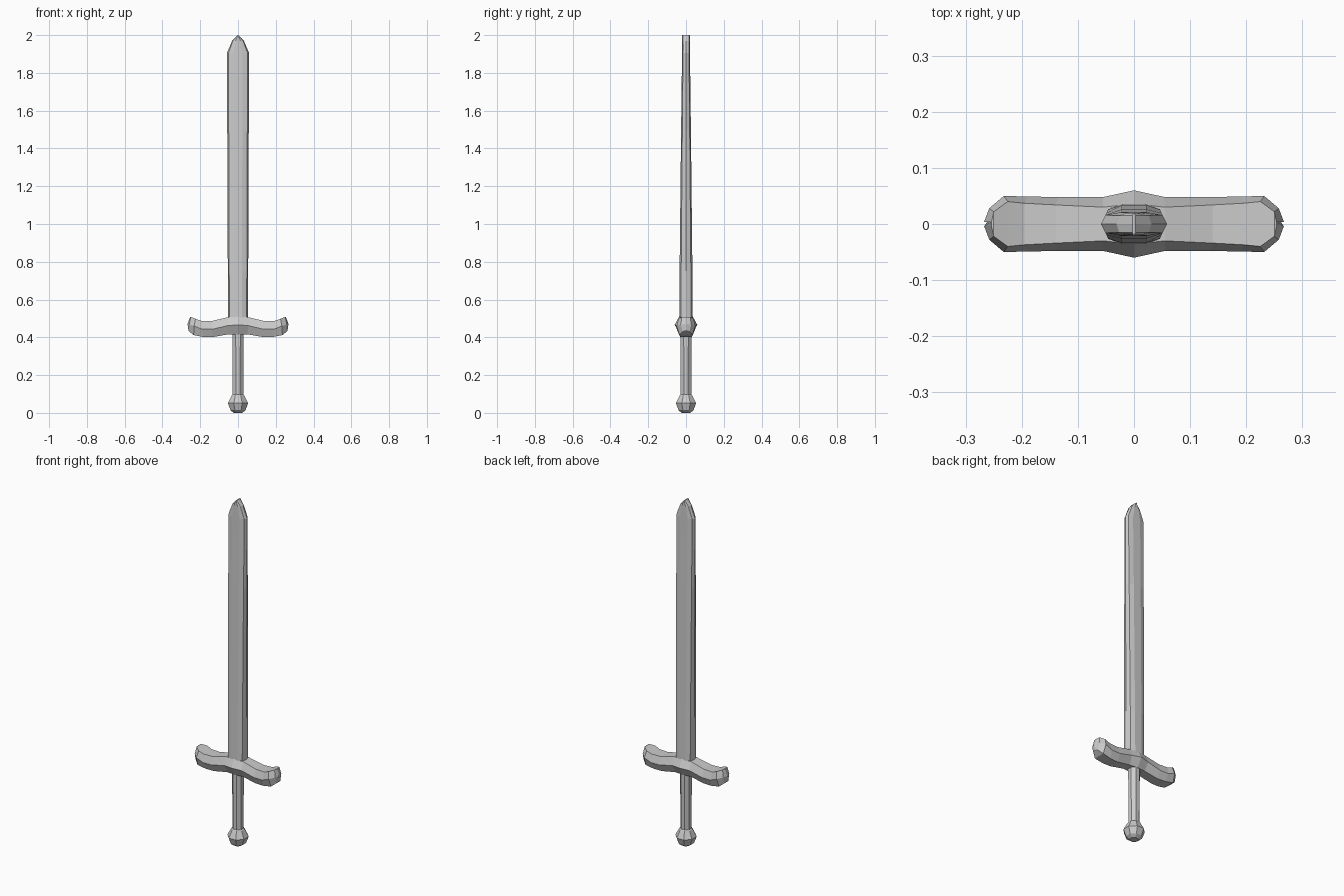
import bpy, bmesh
from math import cos, sin, pi

if "Cube" in bpy.data.objects:
    bpy.data.objects.remove(bpy.data.objects["Cube"])


def loft(name, sections):
    """Skin matching closed rings and cap both ends."""
    bm = bmesh.new()
    rings = [[bm.verts.new(p) for p in s] for s in sections]
    n = len(rings[0])
    for a, b in zip(rings, rings[1:]):
        for i in range(n):
            j = (i + 1) % n
            bm.faces.new((a[i], a[j], b[j], b[i]))
    bm.faces.new(rings[0])
    bm.faces.new(rings[-1])
    bmesh.ops.remove_doubles(bm, verts=bm.verts, dist=1e-5)
    bmesh.ops.recalc_face_normals(bm, faces=bm.faces)
    mesh = bpy.data.meshes.new(name)
    bm.to_mesh(mesh)
    bm.free()
    ob = bpy.data.objects.new(name, mesh)
    bpy.context.collection.objects.link(ob)
    return ob


def octagon(z, r):
    k = r / cos(pi / 8)
    return [(k * cos(pi / 8 + i * pi / 4), k * sin(pi / 8 + i * pi / 4), z) for i in range(8)]


# Blade: flat centre band with bevelled edges, ending in a chisel tip
def blade_ring(z, w, t):
    right = [(.4 * w, -t), (.86 * w, -.75 * t), (w, 0), (.86 * w, .75 * t), (.4 * w, t)]
    return [(x, y, z) for x, y in right] + [(-x, -y, z) for x, y in right]


loft("blade", [blade_ring(*s) for s in (
    (.46, .053, .036), (.75, .054, .034), (1.5, .057, .026), (1.905, .059, .021),
    (1.97, .031, .02), (2.0, .003, .02))])

# Crossguard: hexagonal section swept along an upturned curve, mirrored about the centre
# top x, top z, middle x, middle z, bottom x, bottom z, middle half depth, top half depth
half = [
    (0, .51, 0, .466, 0, .416, .06, .036),
    (.055, .506, .055, .462, .05, .416, .048, .03),
    (.14, .486, .135, .443, .135, .401, .048, .034),
    (.195, .487, .19, .443, .185, .402, .049, .037),
    (.225, .498, .232, .46, .235, .412, .05, .04),
    (.25, .508, .258, .468, .258, .43, .028, .022),
    (.254, .507, .267, .47, .262, .435, .004, .004),
]


def guard_ring(s, side):
    tx, tz, mx, mz, bx, bz, dm, dt = s
    pts = [(tx, -dt, tz), (mx, -dm, mz), (bx, -.85 * dt, bz),
           (bx, .85 * dt, bz), (mx, dm, mz), (tx, dt, tz)]
    return [(side * x, y, z) for x, y, z in pts]


loft("crossguard", [guard_ring(s, -1) for s in reversed(half[1:])] + [guard_ring(s, 1) for s in half])

# Grip
loft("grip", [octagon(.08, .028), octagon(.44, .029)])

# Pommel
loft("pommel", [octagon(z, r) for z, r in (
    (0, .022), (.014, .04), (.052, .053), (.093, .033), (.1, .026))])
